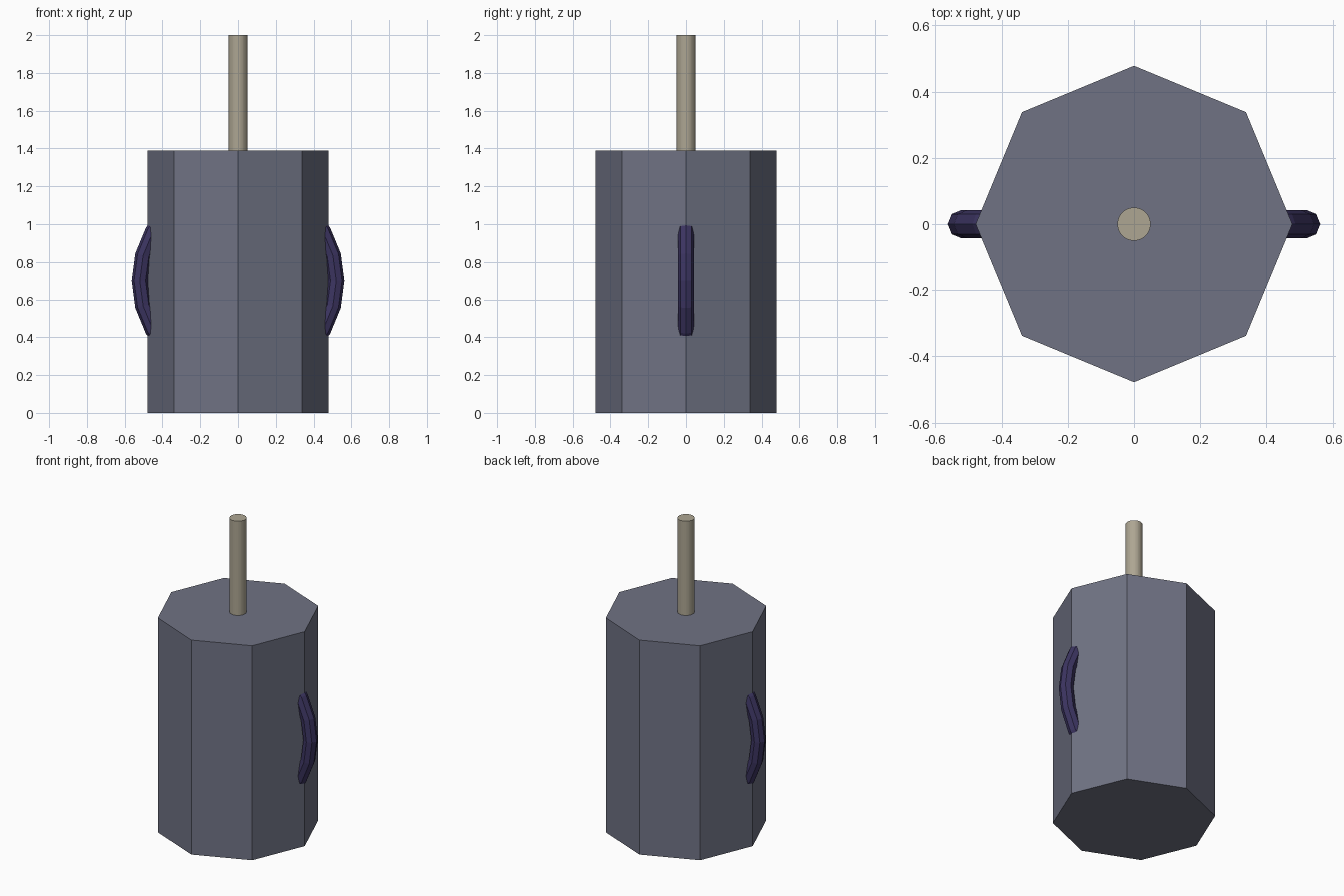
import bpy
from math import pi

if "Cube" in bpy.data.objects:
    bpy.data.objects.remove(bpy.data.objects["Cube"])


def paint(obj, name, rgb):
    mat = bpy.data.materials.new(name)
    mat.diffuse_color = (*rgb, 1)
    mat.use_nodes = True
    mat.node_tree.nodes["Principled BSDF"].inputs["Base Color"].default_value = mat.diffuse_color
    obj.data.materials.append(mat)


def prism(name, sides, radius, z0, z1):
    bpy.ops.mesh.primitive_cylinder_add(vertices=sides, radius=radius,
                                        depth=z1 - z0, location=(0, 0, (z0 + z1) / 2))
    obj = bpy.context.object
    obj.name = name
    return obj


# Eight-sided body, corners on the x and y axes
body = prism("body", 8, 0.478, 0, 1.39)
paint(body, "slate", (0.16, 0.17, 0.23))

# Thin rod rising from the top
rod = prism("rod", 32, 0.05, 1.38, 2.0)
paint(rod, "tan", (0.42, 0.38, 0.29))

# Upright ring sunk through the body; only its sides emerge as handles
bpy.ops.mesh.primitive_torus_add(major_segments=24, minor_segments=8,
                                 major_radius=0.52, minor_radius=0.043,
                                 location=(0, 0, 0.7), rotation=(pi / 2, 0, 0))
ring = bpy.context.object
ring.name = "handle_ring"
paint(ring, "dark_purple", (0.045, 0.035, 0.12))
